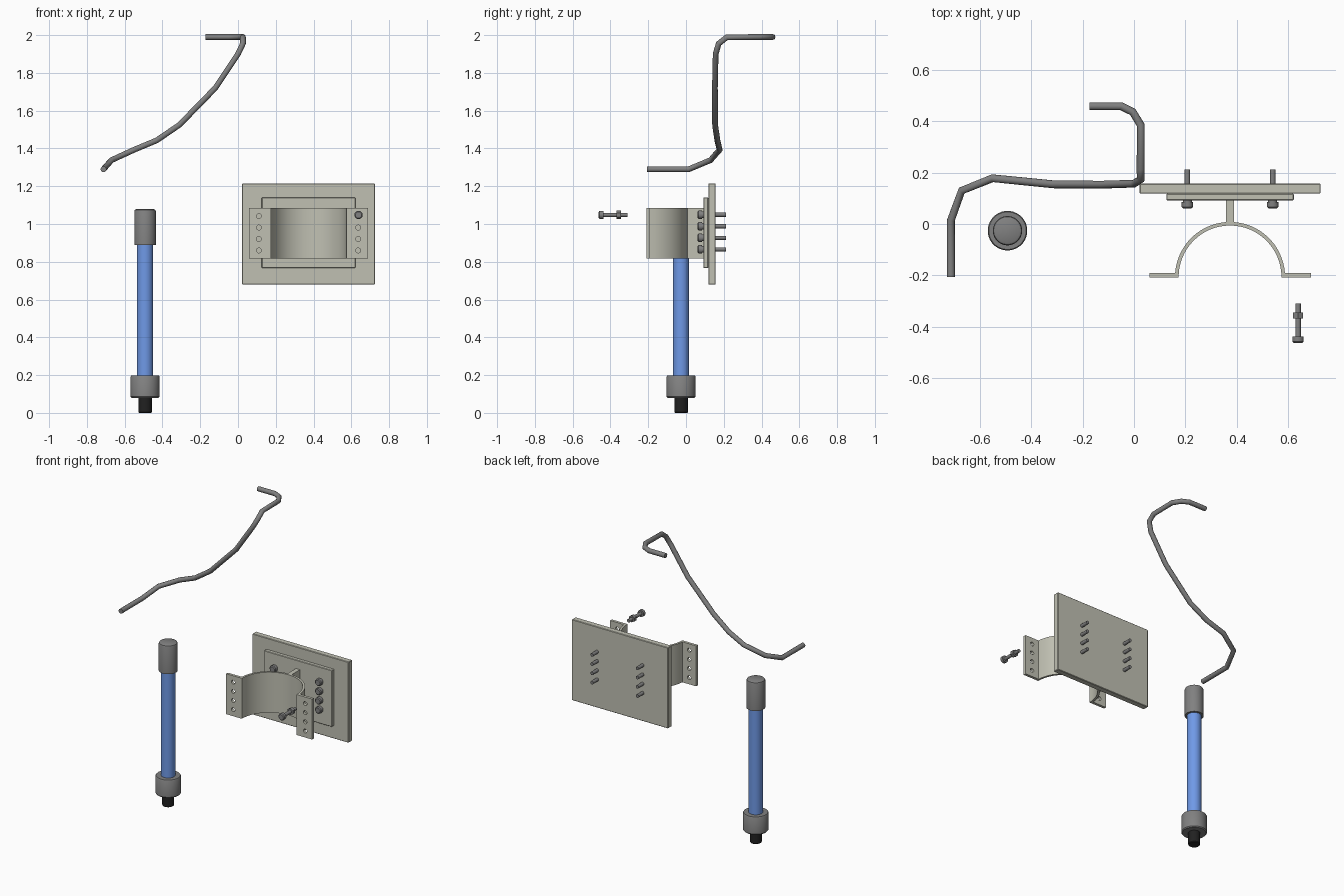
import bpy, bmesh, math
from mathutils import Vector

if "Cube" in bpy.data.objects:
    bpy.data.objects.remove(bpy.data.objects["Cube"])


def material(name, rgb):
    m = bpy.data.materials.new(name)
    m.diffuse_color = (*rgb, 1)
    m.use_nodes = True
    m.node_tree.nodes["Principled BSDF"].inputs["Base Color"].default_value = m.diffuse_color
    return m


STEEL = material("dark_steel", (0.22, 0.22, 0.22))
PLATE = material("painted_plate", (0.53, 0.53, 0.45))
BLUE = material("blue_tube", (0.16, 0.32, 0.8))
BLACK = material("black_rubber", (0.015, 0.015, 0.015))


def finish(name, bm, mat, smooth=True):
    bmesh.ops.recalc_face_normals(bm, faces=bm.faces)
    me = bpy.data.meshes.new(name)
    bm.to_mesh(me)
    bm.free()
    ob = bpy.data.objects.new(name, me)
    bpy.context.collection.objects.link(ob)
    me.materials.append(mat)
    if smooth:
        bpy.ops.object.select_all(action='DESELECT')
        bpy.context.view_layer.objects.active = ob
        ob.select_set(True)
        bpy.ops.object.shade_smooth_by_angle(angle=math.radians(35))
    return ob


def add_lathe(bm, profile, origin, axis='Z', n=32):
    """Capped solid of revolution; profile is (radius, distance along axis)."""
    rings = []
    for r, h in profile:
        ring = []
        for i in range(n):
            a = 2 * math.pi * (i + 0.5) / n
            u, v = r * math.cos(a), r * math.sin(a)
            p = Vector((u, v, h)) if axis == 'Z' else Vector((u, h, v))
            ring.append(bm.verts.new(Vector(origin) + p))
        rings.append(ring)
    for a, b in zip(rings, rings[1:]):
        for i in range(n):
            bm.faces.new((a[i], a[(i + 1) % n], b[(i + 1) % n], b[i]))
    bm.faces.new(rings[0])
    bm.faces.new(rings[-1])


def lathe(name, profile, origin, mat, axis='Z', n=32):
    bm = bmesh.new()
    add_lathe(bm, profile, origin, axis, n)
    return finish(name, bm, mat)


def box(name, x, y, z, mat, bevel=0.003):
    bm = bmesh.new()
    bmesh.ops.create_cube(bm, size=1)
    for v in bm.verts:
        for i, (lo, hi) in enumerate((x, y, z)):
            v.co[i] = (lo + hi) / 2 + v.co[i] * (hi - lo)
    if bevel:
        bmesh.ops.bevel(bm, geom=bm.edges[:], offset=bevel, segments=1, affect='EDGES')
    return finish(name, bm, mat, False)


# Blue rod with tip, collar and end cap
ROD = (-0.492, -0.026, 0)
lathe("rod_tip", [(0.033, 0), (0.036, 0.004), (0.036, 0.09)], ROD, BLACK)
lathe("rod_collar", [(0.072, 0.08), (0.077, 0.086), (0.077, 0.192), (0.073, 0.198)], ROD, STEEL)
lathe("rod_tube", [(0.043, 0.19), (0.043, 0.9)], ROD, BLUE)
lathe("rod_cap", [(0.057, 0.89), (0.057, 1.068), (0.054, 1.075), (0.047, 1.079)], ROD, STEEL)

# Bent cable
path = [(-0.173, 0.458, 1.99), (-0.05, 0.458, 1.99), (-0.005, 0.436, 1.99),
        (0.026, 0.385, 1.99), (0.026, 0.215, 1.988), (0.026, 0.173, 1.955),
        (0.0, 0.157, 1.9), (-0.12, 0.153, 1.72), (-0.31, 0.154, 1.525),
        (-0.43, 0.166, 1.443), (-0.55, 0.178, 1.393), (-0.67, 0.13, 1.338),
        (-0.712, 0.015, 1.29), (-0.712, -0.207, 1.29)]
cu = bpy.data.curves.new("bent_cable", 'CURVE')
cu.dimensions = '3D'
cu.bevel_depth = 0.0155
cu.bevel_resolution = 4
cu.use_fill_caps = True
sp = cu.splines.new('POLY')
sp.points.add(len(path) - 1)
for p, co in zip(sp.points, path):
    p.co = (*co, 1)
cu.materials.append(STEEL)
bpy.context.collection.objects.link(bpy.data.objects.new("bent_cable", cu))

# Mounting plates and web
CX = 0.3735
box("back_plate", (CX - 0.352, CX + 0.352), (0.118, 0.157), (0.68, 1.214), PLATE)
box("front_plate", (CX - 0.248, CX + 0.248), (0.092, 0.118), (0.767, 1.141), PLATE)
box("clamp_web", (CX - 0.015, CX + 0.015), (0.0, 0.094), (0.817, 1.084), PLATE, 0)

# Half-round clamp with two flanges, extruded from its outline
CY, RO, RI, Y0, Y1 = -0.206, 0.214, 0.2, -0.208, -0.19
half = 0.314
N = 32


def arc(r, y):
    a0 = math.asin((y - CY) / r)
    return [(CX + r * math.cos(a0 + (math.pi - 2 * a0) * i / N),
             CY + r * math.sin(a0 + (math.pi - 2 * a0) * i / N)) for i in range(N + 1)]


outline = ([(CX + half, Y0), (CX + half, Y1)] + arc(RO, Y1)
           + [(CX - half, Y1), (CX - half, Y0)] + arc(RI, Y0)[::-1])
bm = bmesh.new()
low, top = ([bm.verts.new((x, y, z)) for x, y in outline] for z in (0.817, 1.084))
count = len(outline)
for i in range(count):
    j = (i + 1) % count
    bm.faces.new((low[i], low[j], top[j], top[i]))
bm.faces.new(low)
bm.faces.new(top)
clamp = finish("half_round_clamp", bm, PLATE)

# Flange bolt holes
bm = bmesh.new()
for s in (-1, 1):
    for k in range(4):
        add_lathe(bm, [(0.013, 0), (0.013, 0.06)],
                  (CX + s * 0.263, -0.23, 0.86 + 0.0605 * k), 'Y', 16)
cutter = finish("hole_cutter", bm, PLATE, False)
cutter.hide_render = True
cutter.hide_viewport = False
cutter.display_type = 'WIRE'
mod = clamp.modifiers.new("holes", 'BOOLEAN')
mod.operation = 'DIFFERENCE'
mod.solver = 'EXACT'
mod.object = cutter
bpy.context.view_layer.objects.active = clamp
bpy.ops.object.modifier_apply(modifier=mod.name)
bpy.data.objects.remove(cutter, do_unlink=True)


# Bolts: domed head at the front, shank running to the back
def bolt(name, x, y, z, length):
    return lathe(name, [(0.017, 0), (0.0225, 0.005), (0.0225, 0.024), (0.011, 0.024),
                        (0.011, length)], (x, y, z), STEEL, 'Y', 16)


for side, s in (("left", -1), ("right", 1)):
    for k in range(4):
        z = 0.866 + 0.061 * k
        x = CX + s * 0.166
        bolt(f"plate_bolt_{side}_{k}", x, 0.061, z, 0.151)
        lathe(f"plate_washer_{side}_{k}", [(0.018, 0.084), (0.018, 0.093)], (x, 0, z),
              STEEL, 'Y', 16)

# Loose bolt with its nut in front of the right flange
bolt("loose_bolt", 0.638, -0.462, 1.048, 0.152)
lathe("loose_nut", [(0.0225, -0.367), (0.0225, -0.345)], (0.638, 0, 1.048), STEEL, 'Y', 6)
